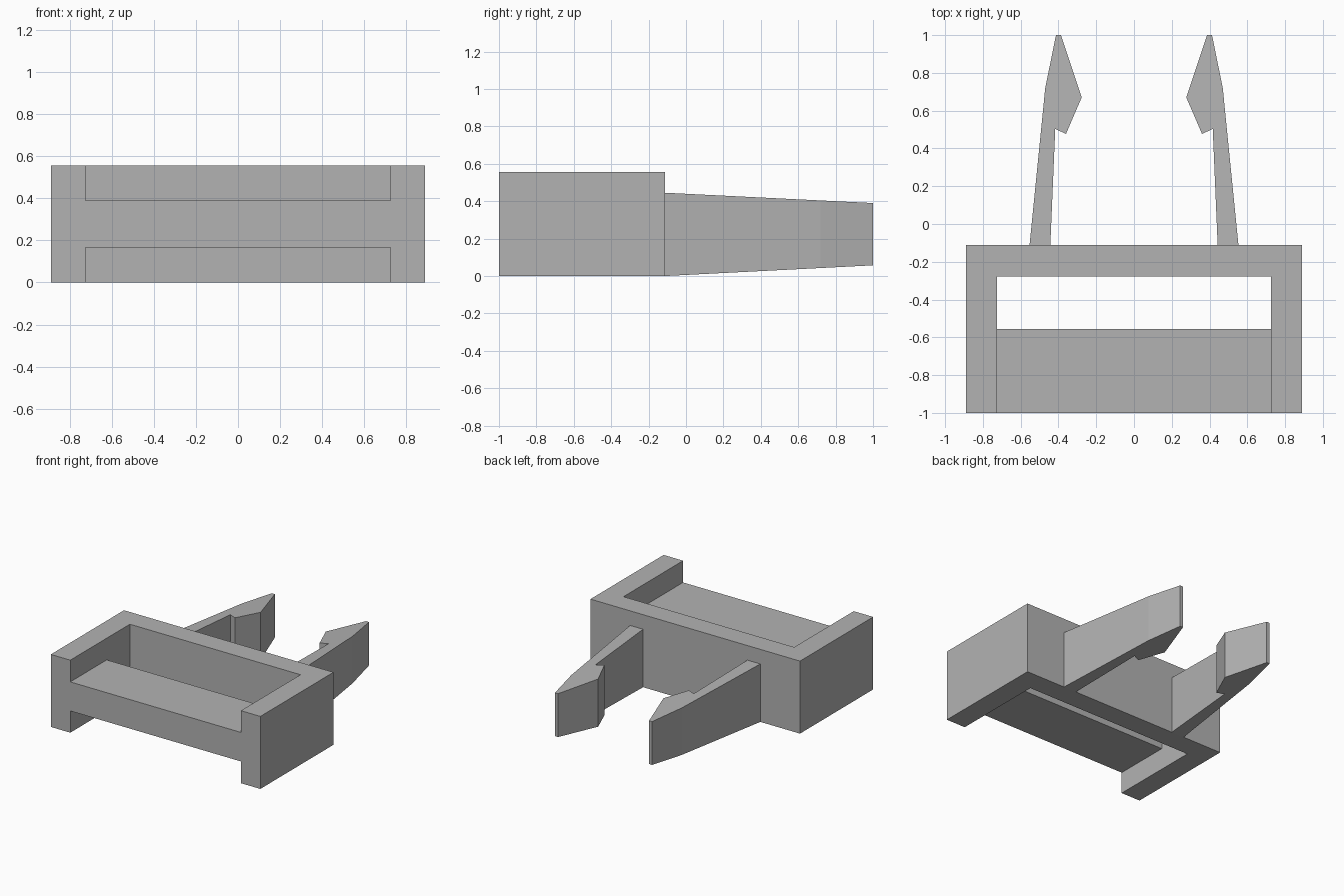
import bpy
import bmesh
from mathutils import Vector

if "Cube" in bpy.data.objects:
    bpy.data.objects.remove(bpy.data.objects["Cube"], do_unlink=True)

grey = bpy.data.materials.new("plain grey")
grey.use_nodes = True
colour = (0.45, 0.45, 0.45, 1)
grey.diffuse_color = colour
grey.node_tree.nodes["Principled BSDF"].inputs["Base Color"].default_value = colour


def prism(name, outline, offset):
    """Extrude a closed 3D outline along offset into a solid object."""
    bm = bmesh.new()
    face = bm.faces.new([bm.verts.new(p) for p in outline])
    new = bmesh.ops.extrude_face_region(bm, geom=[face], use_keep_orig=True)["geom"]
    top = [v for v in new if isinstance(v, bmesh.types.BMVert)]
    bmesh.ops.translate(bm, verts=top, vec=Vector(offset))
    bmesh.ops.recalc_face_normals(bm, faces=bm.faces)
    mesh = bpy.data.meshes.new(name)
    bm.to_mesh(mesh)
    bm.free()
    mesh.materials.append(grey)
    obj = bpy.data.objects.new(name, mesh)
    bpy.context.collection.objects.link(obj)
    return obj


# Main dimensions
HALF_W, HEIGHT = 0.89, 0.557
FRONT, BACK = -1.0, -0.112
INNER_W, INNER_BACK = 0.725, -0.277
BAR_BACK, BAR_LOW, BAR_HIGH = -0.557, 0.167, 0.39

# Housing: solid block, hollowed around a crossbar that stays in the front
housing = prism("housing",
                [(-HALF_W, FRONT, 0), (HALF_W, FRONT, 0),
                 (HALF_W, BACK, 0), (-HALF_W, BACK, 0)], (0, 0, HEIGHT))
hollow = [(FRONT - 0.1, BAR_HIGH), (BAR_BACK, BAR_HIGH),
          (BAR_BACK, BAR_LOW), (FRONT - 0.1, BAR_LOW),
          (FRONT - 0.1, -0.1), (INNER_BACK, -0.1),
          (INNER_BACK, HEIGHT + 0.1), (FRONT - 0.1, HEIGHT + 0.1)]
cutter = prism("hollow_cutter", [(-INNER_W, y, z) for y, z in hollow],
               (2 * INNER_W, 0, 0))
cutter.hide_render = True
cutter.hide_viewport = True
cutter.display_type = 'WIRE'
cut = housing.modifiers.new("Hollow", 'BOOLEAN')
cut.operation = 'DIFFERENCE'
cut.solver = 'EXACT'
cut.object = cutter

# Barbed clip arms: plan outline, tapered in height toward the tip, mirrored
plan = [(0.443, BACK), (0.553, BACK), (0.47, 0.72), (0.413, 1.0),
        (0.387, 1.0), (0.277, 0.67), (0.36, 0.477), (0.417, 0.503)]
arms = prism("clip_arms", [(x, y, 0) for x, y in plan], (0, 0, 0.445))
for v in arms.data.vertices:
    t = (v.co.y - BACK) / (1.0 - BACK)
    v.co.z += 0.057 * t if v.co.z < 0.2 else -0.055 * t
arms.modifiers.new("Mirror", 'MIRROR').use_mirror_merge = False
